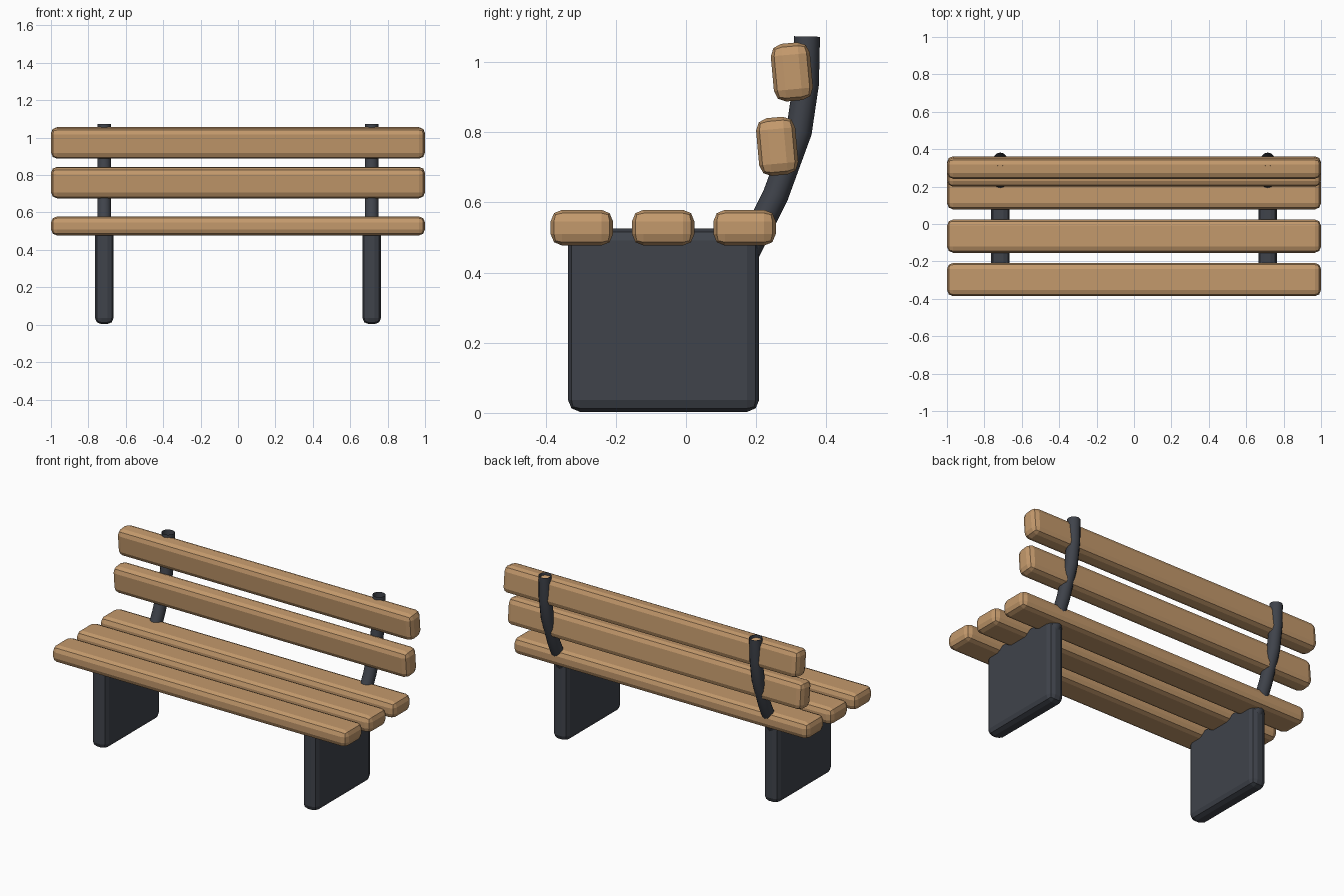
import bpy
import bmesh
from mathutils import Vector

if "Cube" in bpy.data.objects:
    bpy.data.objects.remove(bpy.data.objects["Cube"])


def material(name, color):
    m = bpy.data.materials.new(name)
    m.diffuse_color = (*color, 1)
    m.use_nodes = True
    m.node_tree.nodes["Principled BSDF"].inputs["Base Color"].default_value = m.diffuse_color
    return m


wood = material("wood", (0.55, 0.32, 0.15))
metal = material("dark_metal", (0.05, 0.056, 0.07))


def rounded_box(name, size, loc, bevel, mat, tilt=0.0):
    bm = bmesh.new()
    bmesh.ops.create_cube(bm, size=1)
    bmesh.ops.scale(bm, vec=Vector(size), verts=bm.verts)
    bmesh.ops.bevel(bm, geom=bm.edges[:], offset=bevel, segments=2,
                    profile=0.5, affect='EDGES')
    me = bpy.data.meshes.new(name)
    bm.to_mesh(me)
    bm.free()
    me.materials.append(mat)
    ob = bpy.data.objects.new(name, me)
    ob.location = loc
    ob.rotation_euler.x = tilt
    bpy.context.collection.objects.link(ob)
    return ob


# Seat slats
for i, y in enumerate((-0.297, -0.065, 0.167)):
    rounded_box(f"seat_slat_{i + 1}", (2, 0.178, 0.102), (0, y, 0.528), 0.033, wood)

# Backrest slats, tipped slightly
for i, (y, z) in enumerate(((0.260, 0.760), (0.302, 0.972))):
    rounded_box(f"back_slat_{i + 1}", (2, 0.112, 0.165), (0, y, z), 0.033, wood, 0.09)

# Curved back posts and slab legs on both sides
path = [(0.155, 0.42), (0.175, 0.461), (0.22, 0.55), (0.256, 0.622),
        (0.322, 0.802), (0.342, 0.938), (0.345, 1.073)]
for side, x in (("left", -0.715), ("right", 0.715)):
    rounded_box(f"leg_{side}", (0.1, 0.545, 0.522), (x, -0.064, 0.264), 0.034, metal)

    cu = bpy.data.curves.new(f"back_post_{side}", 'CURVE')
    cu.dimensions = '3D'
    cu.bevel_depth = 0.037
    cu.bevel_resolution = 4
    sp = cu.splines.new('POLY')
    sp.points.add(len(path) - 1)
    for p, (y, z) in zip(sp.points, path):
        p.co = (x, y, z, 1)
    sp.use_smooth = True
    cu.materials.append(metal)
    bpy.context.collection.objects.link(bpy.data.objects.new(f"back_post_{side}", cu))
